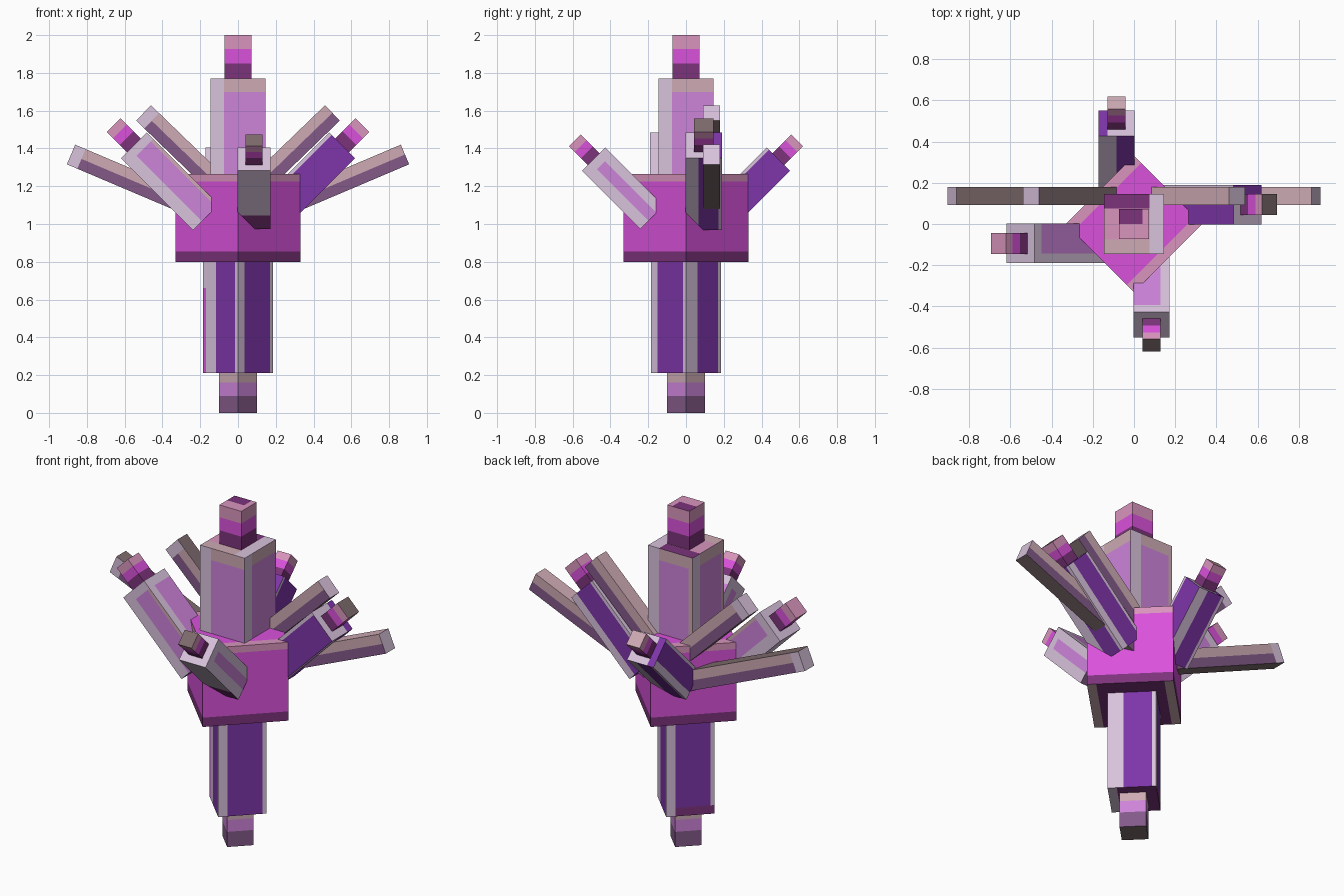
import bpy, bmesh, math
from mathutils import Matrix, Vector

if "Cube" in bpy.data.objects:
    bpy.data.objects.remove(bpy.data.objects["Cube"])

# Palette (sRGB 0-255, converted to linear)
PALETTE = {
    "lavender": (216, 194, 220), "orchid": (205, 131, 217), "magenta": (217, 81, 219),
    "violet": (126, 53, 169), "pink": (217, 149, 189), "plum": (124, 51, 123),
    "mauve": (205, 170, 180), "dusk_purple": (131, 90, 137), "taupe": (126, 107, 109),
}
NAMES = list(PALETTE)


def linear(v):
    v /= 255
    return v / 12.92 if v <= 0.04045 else ((v + 0.055) / 1.055) ** 2.4


MATS = []
for key, rgb in PALETTE.items():
    m = bpy.data.materials.new(key)
    m.diffuse_color = (*[linear(v) for v in rgb], 1)
    m.use_nodes = True
    m.node_tree.nodes["Principled BSDF"].inputs["Base Color"].default_value = m.diffuse_color
    MATS.append(m)


def block(name, size, matrix, cuts, rule):
    """Box with base at local z=0, sliced at (axis, value), coloured by rule(centre, normal)."""
    bm = bmesh.new()
    bmesh.ops.create_cube(bm, size=1)
    for v in bm.verts:
        v.co = Vector((v.co.x * size[0], v.co.y * size[1], (v.co.z + 0.5) * size[2]))
    for axis, value in cuts:
        no = Vector((0, 0, 0))
        no[axis] = 1
        bmesh.ops.bisect_plane(bm, geom=bm.verts[:] + bm.edges[:] + bm.faces[:],
                               plane_co=no * value, plane_no=no)
    bm.normal_update()
    for f in bm.faces:
        f.material_index = NAMES.index(rule(f.calc_center_median(), f.normal))
    bm.transform(matrix)
    me = bpy.data.meshes.new(name)
    bm.to_mesh(me)
    bm.free()
    for m in MATS:
        me.materials.append(m)
    ob = bpy.data.objects.new(name, me)
    bpy.context.collection.objects.link(ob)
    return ob


def upright(z, turn=0):
    return Matrix.Translation((0, 0, z)) @ Matrix.Rotation(math.radians(turn), 4, 'Z')


def aimed(origin, d, angle):
    """Local z points along d raised by angle, local y is the upper side."""
    d, up, t = Vector(d), Vector((0, 0, 1)), math.radians(angle)
    a = d * math.cos(t) + up * math.sin(t)
    u = up * math.cos(t) - d * math.sin(t)
    m = Matrix((u.cross(a), u, a)).transposed().to_4x4()
    return Matrix.Translation(origin) @ m


def across(c, n):
    """Position along a side face, growing to the right as seen from outside."""
    return Vector((-n.y, n.x)).dot(c.xy)


# Banded tips: plum, magenta, pink, with their own end colour
def tip(name, w, length, matrix, end):
    b1, b2 = length * 0.36, length * 0.69

    def rule(c, n):
        if n.z > 0.5:
            return end(c.x / w, c.y / w)
        return "plum" if c.z < b1 else "magenta" if c.z < b2 else "pink"
    block(name, (w, w, length), matrix, [(2, b1), (2, b2), (0, 0.28 * w), (1, 0)], rule)


# Body: cube turned on its edge
S = 0.468
E = S / 2 - 0.05


def body_rule(c, n):
    if n.z > 0.5:
        return "pink" if abs(c.y) > E else "magenta"
    if n.z < -0.5:
        return "mauve" if abs(c.y) > E else "plum"
    return "plum" if c.z < 0.055 else "pink" if c.z > 0.425 else "magenta"


block("body", (S, S, 0.465), upright(0.8, 45),
      [(2, 0.055), (2, 0.425), (1, -E), (1, E)], body_rule)

# Lower column: violet with lavender edges of differing widths
W = 0.263


def column_rule(c, n):
    if n.z < -0.5:
        return "lavender" if c.y < -W / 2 + 0.05 else "plum"
    s = across(c, n) + W / 2
    if n.x < -0.5 and s < 0.022 and c.z < 0.45:
        return "magenta"
    if n.y > 0.5 and c.z < 0.05 and s > 0.05:
        return "plum"
    left = 0.1 if n.x < -0.5 else 0.085 if n.x > 0.5 else 0.05
    return "lavender" if s < left or s > W - 0.022 else "violet"


column_cuts = [(a, s * (W / 2 - v)) for a in (0, 1) for s in (-1, 1)
               for v in (0.022, 0.05, 0.085, 0.1)]
block("lower_column", (W, W, 0.65), upright(0.21, 45),
      column_cuts + [(2, 0.05), (2, 0.45)], column_rule)


# Foot: three height bands
def foot_rule(c, n):
    if n.z < -0.5:
        return "taupe"
    return "dusk_purple" if c.z < 0.09 else "orchid" if c.z < 0.16 else "mauve"


block("foot", (0.144, 0.144, 0.25), upright(0, 45), [(2, 0.09), (2, 0.16)], foot_rule)

# Upper column and its tip
U = 0.292


def upper_rule(c, n):
    if n.z > 0.5:
        if c.x > 0.075:
            return "lavender"
        if c.y < -0.075:
            return "mauve"
        return "plum" if c.y > 0.075 else "pink"
    if n.z < -0.5:
        return "plum"
    s = across(c, n)
    if s < -0.075:
        return "lavender"
    if c.z > 0.5 or (s > 0.12 and (n.y > 0.5 or n.x < -0.5)):
        return "mauve"
    return "orchid"


block("upper_column", (U, U, 0.57), upright(1.2),
      [(2, 0.5)] + [(a, v) for a in (0, 1) for v in (-0.12, -0.075, 0.075, 0.12)], upper_rule)
tip("upper_tip", 0.144, 0.235, upright(1.765),
    lambda x, y: "plum" if y > 0 and x < 0.28 else "pink")


# Thick pinwheel arms, pale or violet
def arm(name, d, start, z, w, length, tip_w, tip_len, pale, core_top, tip_end):
    def rule(c, n):
        x, y = c.x / w, c.y / w
        if pale:
            if n.z < -0.5:
                return "dusk_purple"
            if n.z > 0.5:
                return "lavender"
            if n.y > 0.5:
                return "lavender" if x > 0.25 or c.z > length - 0.05 else "orchid"
            if n.y < -0.5:
                return "plum" if c.z < 0.1 else "lavender"
            if c.z > length - 0.05 or y < -0.15:
                return "lavender"
            return "orchid" if y < core_top else "mauve" if core_top > 0.3 else "lavender"
        if n.z > 0.5:
            return "violet" if x > 0.25 else "lavender"
        if n.y > 0.5:
            return "lavender" if x > 0 else "violet"
        if n.y < -0.5:
            return "violet" if -0.15 < x < 0.4 else "lavender"
        return "lavender" if y > 0.4 or (n.x > 0.5 and y < -0.25) else "violet"

    d = Vector(d)
    side = Vector((-d.y, d.x, 0))
    origin = d * start + side * (w / 2 - 0.002) + Vector((0, 0, z))
    m = aimed(origin, d, 45)
    cuts = [(0, v * w) for v in (-0.15, 0, 0.25, 0.4)]
    cuts += [(1, v * w) for v in (-0.25, -0.15, 0.4, core_top)]
    block(name, (w, w, length), m, cuts + [(2, 0.1), (2, length - 0.05)], rule)
    tip(name + "_tip", tip_w, tip_len, m @ Matrix.Translation((0, 0, length)),
        lambda x, y: tip_end)


side_dims = (0.17, 1.035, 0.192, 0.54, 0.102, 0.15)
end_dims = (0.18, 1.035, 0.174, 0.437, 0.088, 0.14)
arm("left_arm", (-1, 0, 0), *side_dims, True, 0.4, "pink")
arm("right_arm", (1, 0, 0), *side_dims, False, 0.4, "taupe")
arm("front_arm", (0, -1, 0), *end_dims, True, 0.2, "taupe")
arm("back_arm", (0, 1, 0), *end_dims, False, 0.4, "mauve")


# Thin bars behind: mauve above, dusky purple below, pale ends
def bar(name, side, end_x, end_z, angle, length):
    def rule(c, n):
        if n.z > 0.5:
            return "lavender"
        if n.y < -0.5:
            return "taupe"
        if n.y > 0.5:
            return "taupe" if side < 0 else "mauve"
        if side < 0 and c.z > length - 0.06:
            return "lavender"
        return "mauve" if c.y > 0 else "dusk_purple"
    t = math.radians(angle)
    origin = (side * (end_x - length * math.cos(t)), 0.135, end_z - length * math.sin(t))
    block(name, (0.088, 0.113, length), aimed(origin, (side, 0, 0), angle),
          [(1, 0), (2, length - 0.06)], rule)


for label, s in (("left", -1), ("right", 1)):
    bar(label + "_upper_bar", s, 0.5, 1.588, 44, 0.58)
    bar(label + "_lower_bar", s, 0.884, 1.368, 23, 0.84)
